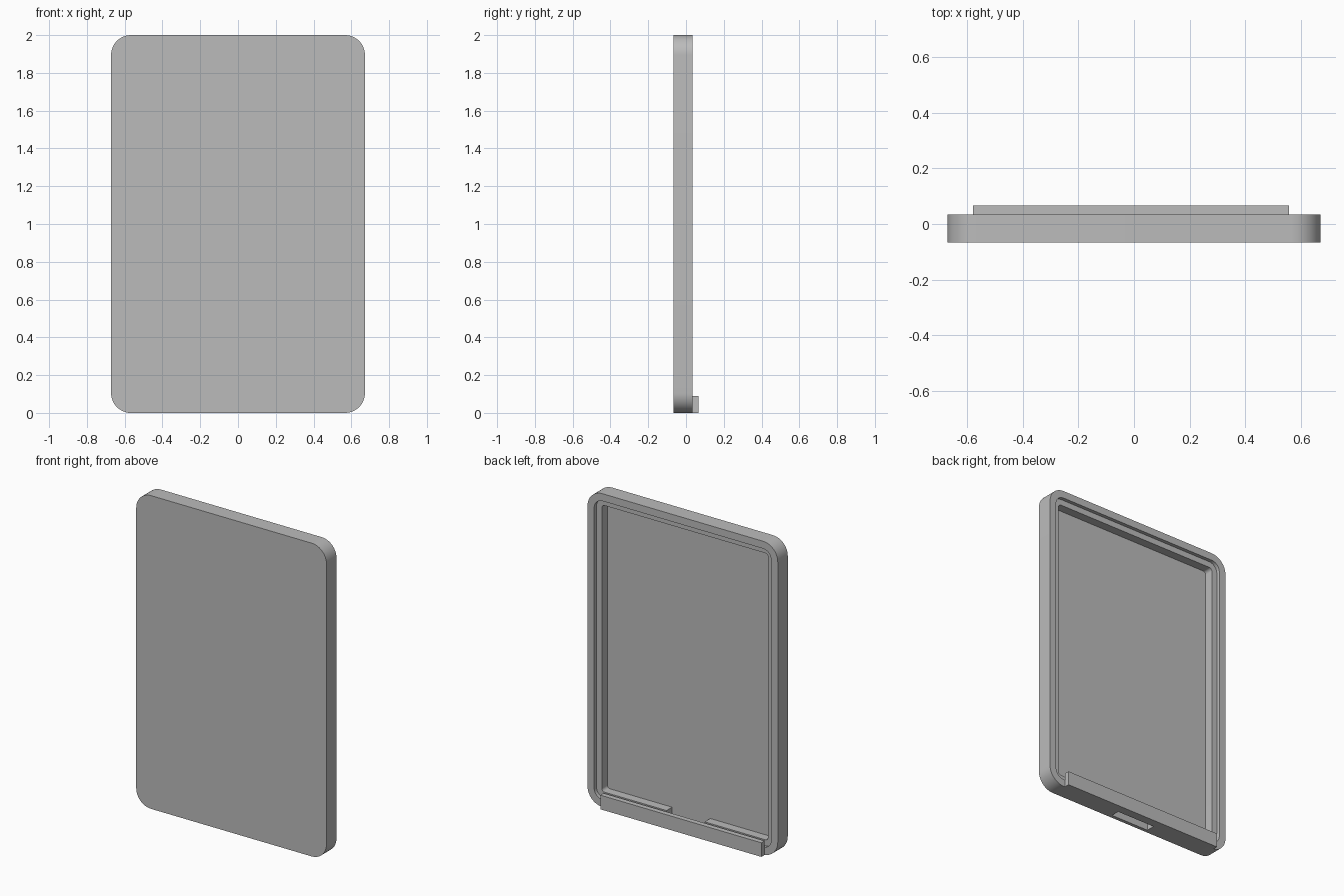
import bpy
import bmesh
import math

cube = bpy.data.objects.get("Cube")
if cube:
    bpy.data.objects.remove(cube, do_unlink=True)

# Overall sizes
HALF_W, HEIGHT, RADIUS = 0.672, 2.0, 0.105
FRONT, BACK = -0.067, 0.034
FLOOR, LEDGE = -0.045, 0.011
RIM, LEDGE_INSET = 0.047, 0.085

grey = bpy.data.materials.new("plain grey")
grey.use_nodes = True
grey.diffuse_color = (0.5, 0.5, 0.5, 1)
grey.node_tree.nodes["Principled BSDF"].inputs["Base Color"].default_value = (0.5, 0.5, 0.5, 1)


def make_object(name, bm):
    bmesh.ops.recalc_face_normals(bm, faces=bm.faces)
    mesh = bpy.data.meshes.new(name)
    bm.to_mesh(mesh)
    bm.free()
    mesh.materials.append(grey)
    obj = bpy.data.objects.new(name, mesh)
    bpy.context.collection.objects.link(obj)
    return obj


def rounded_loop(bm, inset, y, steps=12):
    """Ring of vertices: the outline moved inwards by inset, at depth y."""
    r = RADIUS - inset
    cx, cz = HALF_W - RADIUS, HEIGHT / 2 - RADIUS
    ring = []
    for corner, (sx, sz) in enumerate([(1, 1), (-1, 1), (-1, -1), (1, -1)]):
        for i in range(steps + 1):
            a = math.pi / 2 * (corner + i / steps)
            ring.append(bm.verts.new((sx * cx + r * math.cos(a), y,
                                      HEIGHT / 2 + sz * cz + r * math.sin(a))))
    return ring


def box(name, x0, x1, y0, y1, z0, z1):
    bm = bmesh.new()
    bmesh.ops.create_cube(bm, size=1)
    for v in bm.verts:
        v.co = [lo if c < 0 else hi
                for c, lo, hi in zip(v.co, (x0, y0, z0), (x1, y1, z1))]
    return make_object(name, bm)


# Tray: outer wall, rim, stepped ledge and recessed floor
bm = bmesh.new()
rings = [rounded_loop(bm, inset, y) for inset, y in (
    (0, FRONT), (0, BACK), (RIM, BACK), (RIM, LEDGE),
    (LEDGE_INSET, LEDGE), (LEDGE_INSET, FLOOR))]
for a, b in zip(rings, rings[1:]):
    for i in range(len(a)):
        j = (i + 1) % len(a)
        bm.faces.new((a[i], a[j], b[j], b[i]))
bm.faces.new(rings[0])
bm.faces.new(rings[-1])
tray = make_object("tray", bm)

# Slot through the middle of the bottom wall
cutter = box("slot_cutter", -0.14, 0.13, FLOOR, LEDGE, -0.1, 0.15)
cutter.hide_render = True
mod = tray.modifiers.new("slot", 'BOOLEAN')
mod.operation = 'DIFFERENCE'
mod.solver = 'EXACT'
mod.object = cutter
bpy.context.view_layer.objects.active = tray
tray.select_set(True)
bpy.ops.object.modifier_apply(modifier=mod.name)
bpy.data.objects.remove(cutter, do_unlink=True)
bpy.ops.object.shade_smooth_by_angle(angle=math.radians(30))

# Bar across the lower back edge
box("bottom_bar", -0.58, 0.558, BACK, 0.067, 0, 0.09)
